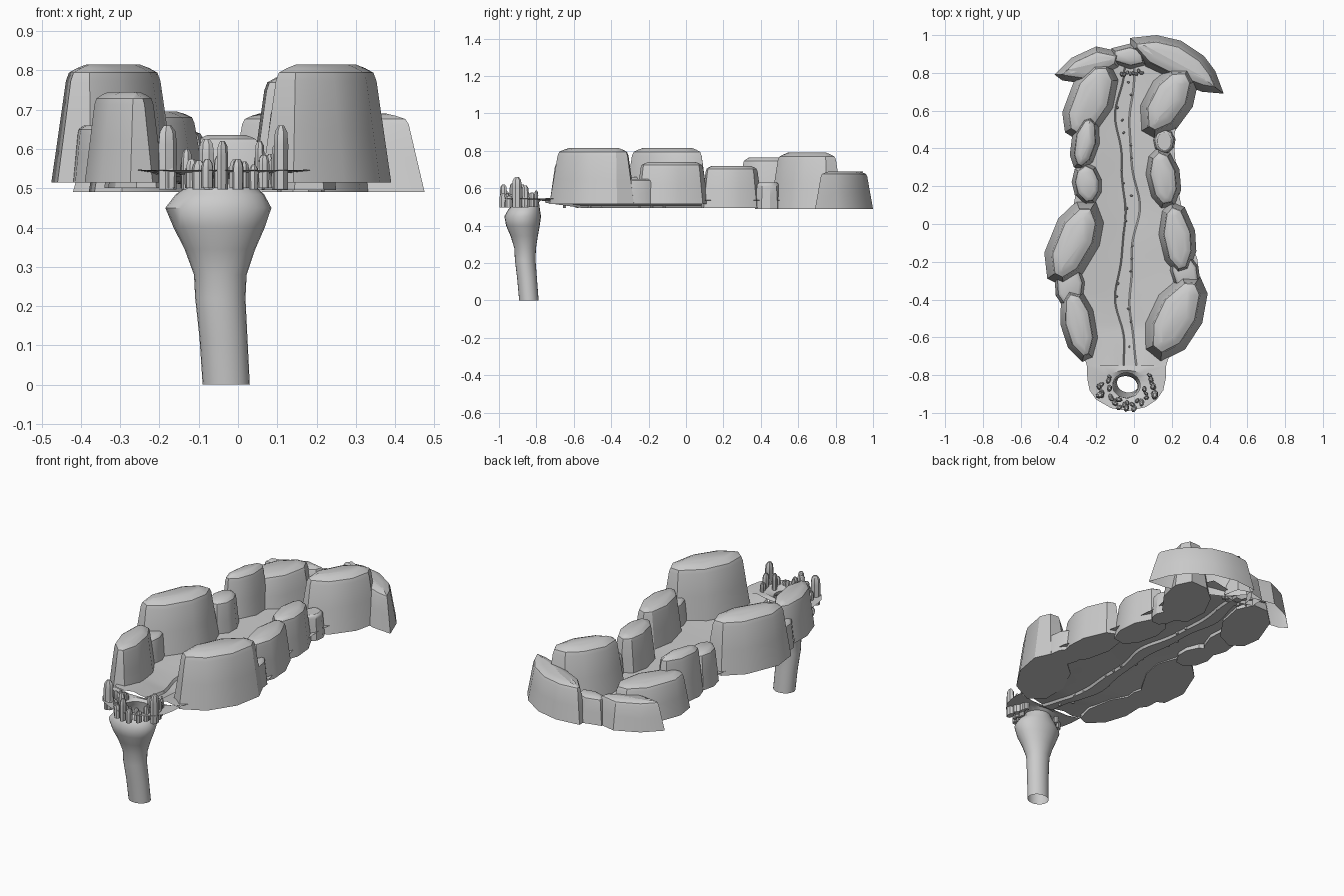
import bpy, math, random
from mathutils import Vector

if "Cube" in bpy.data.objects:
    bpy.data.objects.remove(bpy.data.objects["Cube"])

random.seed(4)
stone = bpy.data.materials.new("stone_grey")
stone.diffuse_color = (0.6, 0.6, 0.6, 1)
stone.use_nodes = True
stone.node_tree.nodes["Principled BSDF"].inputs["Base Color"].default_value = stone.diffuse_color


def make(name, verts, faces, angle=30):
    me = bpy.data.meshes.new(name)
    me.from_pydata([tuple(v) for v in verts], [], faces)
    me.materials.append(stone)
    me.update()
    ob = bpy.data.objects.new(name, me)
    bpy.context.collection.objects.link(ob)
    bpy.ops.object.select_all(action='DESELECT')
    ob.select_set(True)
    bpy.context.view_layer.objects.active = ob
    bpy.ops.object.shade_smooth_by_angle(angle=math.radians(angle))
    return ob


def loft(rings, bottom=True, top=True):
    """Closed rings joined by quads, with optional end caps."""
    n = len(rings[0])
    verts = [p for r in rings for p in r]
    faces = [(k * n + i, k * n + (i + 1) % n, (k + 1) * n + (i + 1) % n, (k + 1) * n + i)
             for k in range(len(rings) - 1) for i in range(n)]
    if bottom:
        faces.append(tuple(reversed(range(n))))
    if top:
        faces.append(tuple(range(len(verts) - n, len(verts))))
    return verts, faces


def inset(pts, d):
    """Move a counter-clockwise outline inward by d."""
    out, n = [], len(pts)
    for i in range(n):
        a, p, b = (Vector(pts[(i + k) % n]) for k in (-1, 0, 1))
        e, f = (p - a).normalized(), (b - p).normalized()
        m = Vector((-e.y, e.x)) + Vector((-f.y, f.x))
        m.normalize()
        out.append(p + m * d / max(0.6, m.dot(Vector((-f.y, f.x)))))
    return out


def boulder(name, pts, z0, z1, taper, bottom=True):
    h = z1 - z0
    rings = []
    for d, t in ((0, 0), (0.5, 0.45), (0.95, 0.86), (1.15, 0.93), (1.7, 0.97), (2.3, 1.0)):
        rings.append([(p[0], p[1], z0 + h * t) for p in inset(pts, taper * d)])
    make(name, *loft(rings, bottom), angle=32)


def leaf(x0, x1, y0, y1, deg, n=9):
    """Tilted, slightly uneven polygon fitted to a box."""
    a, pts = math.radians(deg), []
    for i in range(n):
        t = 2 * math.pi * (i + random.uniform(-.12, .12)) / n
        u, v = math.cos(t), 0.58 * math.sin(t)
        pts.append((u * math.cos(a) - v * math.sin(a), u * math.sin(a) + v * math.cos(a)))
    xs, ys = [p[0] for p in pts], [p[1] for p in pts]
    return [(x0 + (x1 - x0) * (p[0] - min(xs)) / (max(xs) - min(xs)),
             y0 + (y1 - y0) * (p[1] - min(ys)) / (max(ys) - min(ys))) for p in pts]


# boulders along both banks: box, tilt, base and top height
rocks = [
    (.06, .39, -.73, -.27, 58, .515, .815), (.19, .35, -.36, -.15, 100, .515, .65),
    (.13, .33, -.27, .12, 100, .515, .74), (.06, .25, .08, .41, 100, .495, .72),
    (.10, .22, .37, .51, 90, .49, .63), (.03, .34, .45, .84, 60, .49, .79),
    (-.39, -.19, -.73, -.34, 108, .515, .745), (-.42, -.26, -.44, -.2, 90, .515, .66),
    (-.475, -.16, -.33, .12, 60, .515, .815), (-.33, -.17, .1, .33, 95, .5, .70),
    (-.34, -.18, .28, .58, 75, .5, .765), (-.38, -.08, .44, .86, 62, .49, .695),
]
for i, (x0, x1, y0, y1, deg, z0, z1) in enumerate(rocks):
    w = min(x1 - x0, y1 - y0)
    boulder(f"bank_boulder_{i + 1}", leaf(x0, x1, y0, y1, deg), z0, z1,
            min(.038, w * .14) * min(1, (z1 - z0) / .25))

# curved boulders closing the back end, open underneath
boulder("back_boulder_right",
        [(-.02, .92), (.06, .83), (.16, .78), (.28, .73), (.36, .70), (.475, .69),
         (.43, .81), (.37, .89), (.25, .97), (.12, 1.0), (-.02, .985)], .49, .69, .032, False)
boulder("back_boulder_left",
        [(-.42, .79), (-.38, .76), (-.24, .74), (-.08, .83), (-.06, .91), (-.20, .94), (-.33, .88)],
        .49, .65, .025, False)
boulder("back_boulder_middle",
        [(-.12, .85), (-.02, .82), (.07, .84), (.05, .93), (-.02, .955), (-.12, .93)],
        .49, .635, .018, False)

# river bed: shallow valley with a winding channel
edge = [(-.75, -.25, .17), (-.6, -.29, .22), (-.4, -.40, .32), (-.2, -.38, .34), (0, -.34, .27),
        (.2, -.30, .23), (.45, -.31, .21), (.65, -.32, .25), (.86, -.2, .16)]


def edges(y):
    for a, b in zip(edge, edge[1:]):
        if y <= b[0] + 1e-6:
            t = (y - a[0]) / (b[0] - a[0])
            return a[1] + (b[1] - a[1]) * t, a[2] + (b[2] - a[2]) * t


def channel(y):
    return -.035 + .022 * math.sin(7 * y + 1.0) + .006 * math.sin(19 * y)


rows, verts, faces, W = 60, [], [], 12
for r in range(rows + 1):
    y = -.75 + 1.61 * r / rows
    c = channel(y)
    l, rt = edges(y)
    hw = .036 + .007 * math.sin(13 * y)
    lift = .028 * max(0, min(1, (-.55 - y) / .2))
    bank = [(1, .538), (.7, .530), (.4, .520), (.15, .511), (0, .507)]
    sec = [(l * k + (c - hw) * (1 - k), z) for k, z in bank]
    sec += [(c - hw + .008, .494), (c + hw - .008, .494)]
    sec += [(rt * k + (c + hw) * (1 - k), z) for k, z in reversed(bank)]
    verts += [(x, y, z + lift * (.35 if z > .525 else 1)) for x, z in sec]
for r in range(rows):
    for i in range(W - 1):
        a = r * W + i
        faces.append((a, a + 1, a + W + 1, a + W))
make("river_bed", verts, faces, 40)

# rounded front lip with the drain hole
cx, cy = -.04, -.855
lip = [(-.25, -.75), (-.247, -.82), (-.235, -.88), (-.2, -.93), (-.12, -.975), (-.03, -.99),
       (.06, -.97), (.12, -.93), (.155, -.88), (.168, -.82), (.17, -.75), (.08, -.75),
       (.01, -.75), (-.035, -.75), (-.08, -.75), (-.16, -.75)]
rings = [[(x, y, .546 if i < 11 else .53) for i, (x, y) in enumerate(lip)], [], []]
for x, y in lip:
    a = math.atan2(y - cy, x - cx)
    p = Vector((cx + .073 * math.cos(a), cy + .068 * math.sin(a), .525))
    rings[1].append(tuple(p.lerp(Vector((x, y, .545)), .35) + Vector((0, 0, .006))))
    rings[2].append(tuple(p))
make("front_lip", *loft(rings, False, False), angle=40)

# hollow spout falling to the ground: centre x, y, radius x, y, height
spout = [(-.03, -.84, .06, .052, 0), (-.037, -.85, .061, .053, .12), (-.045, -.86, .064, .055, .22),
         (-.045, -.86, .067, .058, .28), (-.046, -.865, .09, .073, .345), (-.048, -.872, .116, .09, .40),
         (-.05, -.873, .135, .098, .45), (-.046, -.866, .112, .085, .485), (-.042, -.858, .085, .075, .505),
         (cx, cy, .073, .068, .525)]
make("spout", *loft([[(x + rx * math.cos(t), y + ry * math.sin(t), z)
                      for t in (2 * math.pi * i / 24 for i in range(24))]
                     for x, y, rx, ry, z in spout], False, False), angle=50)


# pointed stone columns ringing the hole
def column(name, x, y, r, z0, z1):
    n, s = 7, random.random()
    prof = [(r * .95, z0), (r, z0 + (z1 - z0) * .7), (r * .85, z1 - r * .6), (r * .4, z1)]
    a = random.uniform(0, 3)
    rings = []
    for q, z in prof:
        ring = []
        for i in range(n):
            t = 2 * math.pi * (i + s) / n
            u, v = q * math.cos(t), .7 * q * math.sin(t)
            ring.append((x + u * math.cos(a) - v * math.sin(a), y + u * math.sin(a) + v * math.cos(a), z))
        rings.append(ring)
    make(name, *loft(rings))


tall = [(-.18, -.905, .026, .66), (.11, -.905, .027, .66), (-.08, -.93, .02, .625),
        (.055, -.875, .018, .62), (-.04, -.975, .02, .62), (-.13, -.87, .02, .60),
        (.1, -.86, .02, .615), (0, -.978, .02, .575), (-.1, -.95, .018, .57), (.04, -.95, .017, .56)]
for i, (x, y, r, z) in enumerate(tall):
    column(f"rim_column_{i + 1}", x, y, r, .497, z)
for i in range(22):
    a = math.radians(-215 + 250 * (i + random.uniform(-.3, .3)) / 21)
    d = random.uniform(.095, .14)
    column(f"rim_stone_{i + 1}", cx + d * 1.08 * math.cos(a), -.865 + d * .85 * math.sin(a),
           random.uniform(.011, .018), .50, random.uniform(.555, .59))

# pebbles along the channel and a small cluster at its head
for i in range(22):
    y = -.65 + 1.4 * i / 21
    column(f"pebble_{i + 1}", channel(y) + random.choice((-.03, 0, .028)), y, .009, .494, .512)
for i in range(8):
    column(f"head_stone_{i + 1}", -.065 + .015 * i, .80 + random.uniform(-.02, .02), .013, .495, .54)
